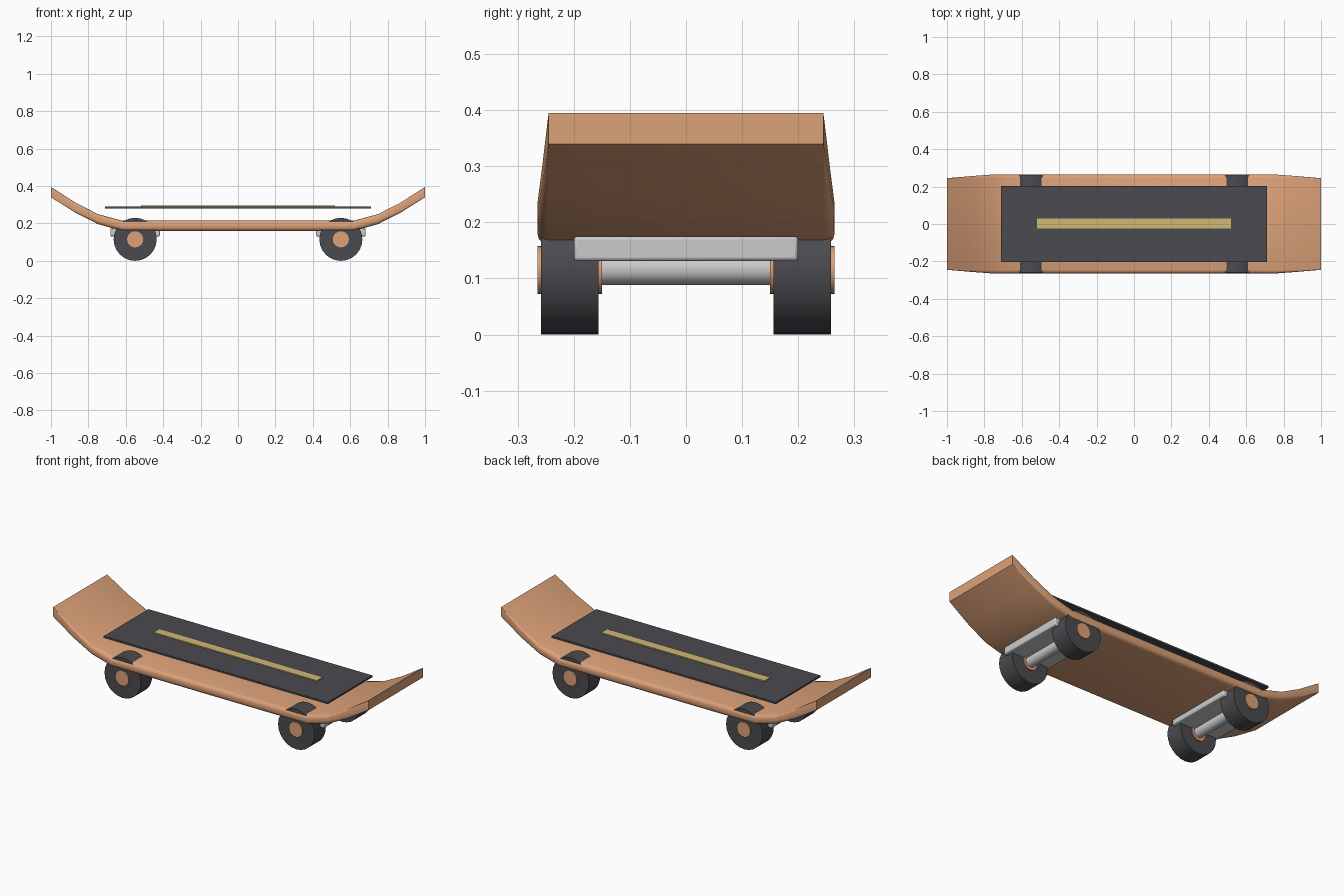
import bpy, bmesh, math
from math import pi, sin, cos

if "Cube" in bpy.data.objects:
    bpy.data.objects.remove(bpy.data.objects["Cube"])


def material(name, rgb):
    m = bpy.data.materials.new(name)
    m.diffuse_color = (*rgb, 1)
    m.use_nodes = True
    m.node_tree.nodes["Principled BSDF"].inputs["Base Color"].default_value = m.diffuse_color
    return m


ORANGE = material("orange", (0.72, 0.36, 0.19))
DARK = material("charcoal", (0.07, 0.07, 0.08))
GOLD = material("gold", (0.62, 0.48, 0.18))


def finish(ob, name, mat=None, angle=40):
    ob.name = name
    if mat:
        ob.data.materials.append(mat)
    bpy.ops.object.select_all(action='DESELECT')
    ob.select_set(True)
    bpy.context.view_layer.objects.active = ob
    bpy.ops.object.shade_smooth_by_angle(angle=math.radians(angle))
    return ob


def box(name, loc, size, mat=None, bevel=0):
    bpy.ops.mesh.primitive_cube_add(size=1, location=loc)
    ob = bpy.context.object
    ob.scale = size
    bpy.ops.object.transform_apply(location=False, rotation=False, scale=True)
    if bevel:
        mod = ob.modifiers.new("bevel", 'BEVEL')
        mod.width, mod.segments = bevel, 2
    return finish(ob, name, mat)


def cylinder(name, loc, radius, depth, mat=None):
    bpy.ops.mesh.primitive_cylinder_add(vertices=24, radius=radius, depth=depth,
                                        location=loc, rotation=(pi / 2, 0, 0))
    return finish(bpy.context.object, name, mat)


# Deck: rounded cross-section swept along an upturned profile
# x, bottom z, top z, half width, edge rounding
half = [(0.62, 0.16, 0.215, 0.265, 0.02), (0.75, 0.197, 0.25, 0.265, 0.018),
        (0.87, 0.258, 0.312, 0.256, 0.010), (1.0, 0.34, 0.395, 0.245, 0.001)]
stations = [(-s[0], *s[1:]) for s in reversed(half)] + half
bm = bmesh.new()
rings = []
for x, zb, zt, w, r in stations:
    ring = []
    corners = [(w - r, zt - r, 0), (r - w, zt - r, 1), (r - w, zb + r, 2), (w - r, zb + r, 3)]
    for cy, cz, q in corners:
        for k in range(4):
            a = (q + k / 3) * pi / 2
            ring.append(bm.verts.new((x, cy + r * cos(a), cz + r * sin(a))))
    rings.append(ring)
for a, b in zip(rings, rings[1:]):
    n = len(a)
    for i in range(n):
        bm.faces.new((a[i], a[(i + 1) % n], b[(i + 1) % n], b[i]))
bm.faces.new(rings[0])
bm.faces.new(rings[-1])
bmesh.ops.recalc_face_normals(bm, faces=bm.faces)
mesh = bpy.data.meshes.new("deck")
bm.to_mesh(mesh)
bm.free()
deck = bpy.data.objects.new("deck", mesh)
bpy.context.collection.objects.link(deck)
finish(deck, "deck", ORANGE)

# Grip sheet and centre stripe
box("grip_sheet", (0, 0, 0.285), (1.42, 0.405, 0.01), DARK)
box("centre_stripe", (0, 0.002, 0.291), (1.035, 0.054, 0.01), GOLD)

# Trucks, wheels and hubs
for sx, end in ((-1, "left"), (1, "right")):
    x = 0.55 * sx
    box(f"{end}_truck_plate", (x, 0, 0.153), (0.265, 0.4, 0.044), bevel=0.006)
    cylinder(f"{end}_axle", (x, 0, 0.117), 0.029, 0.42)
    for sy, side in ((-1, "front"), (1, "back")):
        cylinder(f"{end}_{side}_wheel", (x, 0.207 * sy, 0.115), 0.115, 0.103, DARK)
        cylinder(f"{end}_{side}_hub", (x, 0.2075 * sy, 0.115), 0.043, 0.115, ORANGE)
